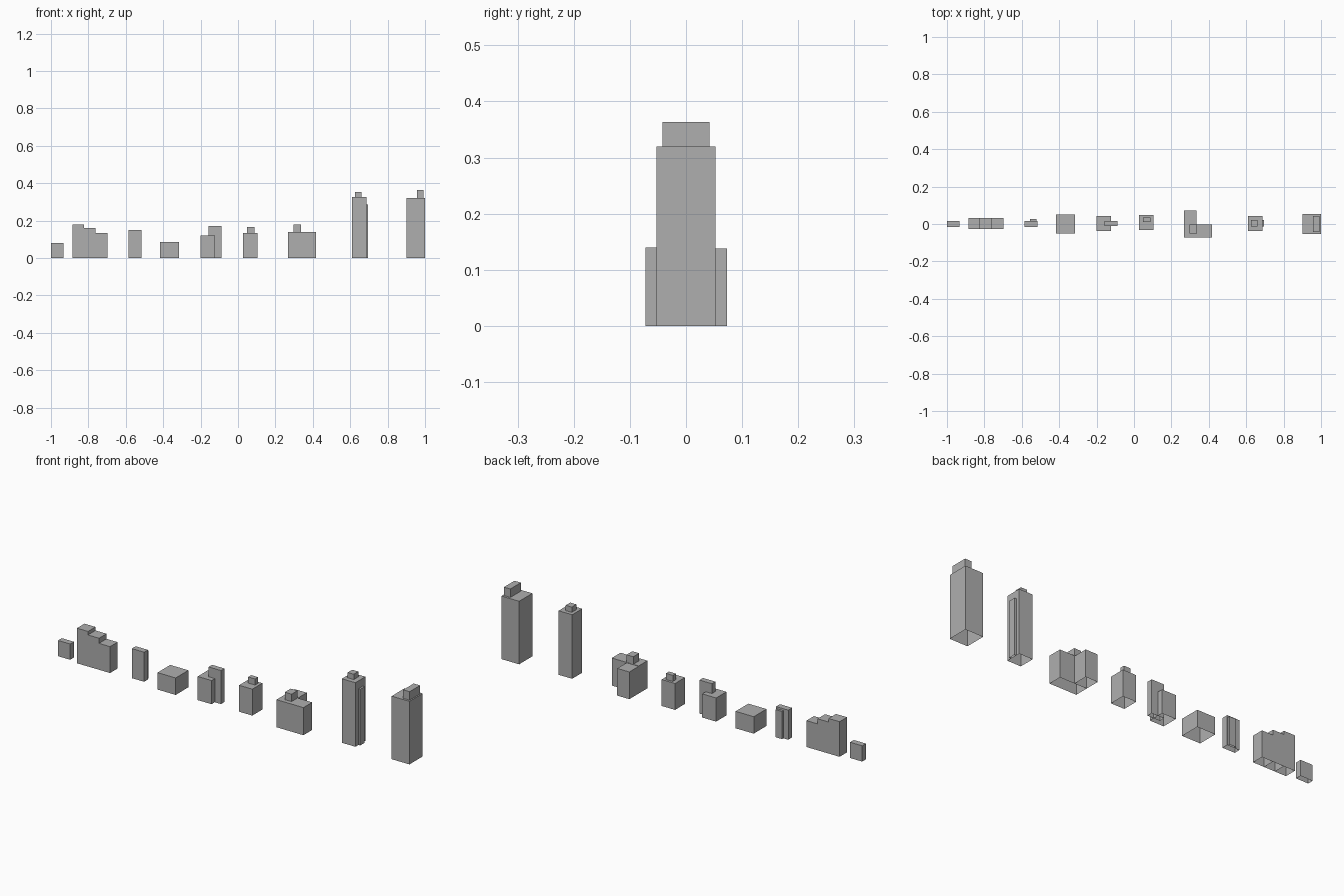
import bpy, bmesh

cube = bpy.data.objects.get("Cube")
if cube:
    bpy.data.objects.remove(cube)

grey = bpy.data.materials.new("concrete_grey")
grey.use_nodes = True
COLOUR = (0.43, 0.43, 0.43, 1)
grey.diffuse_color = COLOUR
grey.node_tree.nodes["Principled BSDF"].inputs["Base Color"].default_value = COLOUR


def block(name, x, y, z):
    """Box between the given (low, high) ranges, left open underneath."""
    bm = bmesh.new()
    bmesh.ops.create_cube(bm, size=1)
    for v in bm.verts:
        v.co = [r[0] if c < 0 else r[1] for c, r in zip(v.co, (x, y, z))]
    bm.normal_update()
    floor = [f for f in bm.faces if f.normal.z < -0.5]
    bmesh.ops.delete(bm, geom=floor, context='FACES_ONLY')
    mesh = bpy.data.meshes.new(name)
    bm.to_mesh(mesh)
    bm.free()
    mesh.materials.append(grey)
    obj = bpy.data.objects.new(name, mesh)
    bpy.context.collection.objects.link(obj)
    return obj


# Small hut
block("hut", (-1, -0.932), (-0.015, 0.015), (0, 0.08))

# Stepped hall with three descending roofs
for i, top in enumerate((0.178, 0.16, 0.134)):
    left = -0.885 + 0.062 * i
    block(f"stepped_hall_{i + 1}", (left, left + 0.062), (-0.028, 0.032), (0, top))

# Slim block with a rear stair shaft
block("slim_block", (-0.585, -0.516), (-0.016, 0.015), (0, 0.15))
block("slim_block_shaft", (-0.557, -0.52), (0.015, 0.026), (0, 0.14))

# Wide low block
block("low_block", (-0.417, -0.315), (-0.05, 0.052), (0, 0.086))

# Twin block: a broad part crossed by a taller slab
block("twin_block", (-0.2, -0.122), (-0.038, 0.044), (0, 0.12))
block("twin_slab", (-0.157, -0.087), (-0.012, 0.016), (0, 0.17))

# Apartment block with roof hut
block("apartment", (0.028, 0.103), (-0.032, 0.048), (0, 0.134))
block("apartment_roof_hut", (0.049, 0.087), (0.012, 0.036), (0.134, 0.165))

# L-shaped block with roof hut
block("corner_front_wing", (0.267, 0.418), (-0.072, -0.002), (0, 0.14))
block("corner_rear_wing", (0.267, 0.335), (-0.002, 0.073), (0, 0.138))
block("corner_roof_hut", (0.298, 0.336), (-0.05, -0.003), (0.14, 0.178))

# Tall tower with side shaft and roof hut
block("tower", (0.61, 0.686), (-0.038, 0.042), (0, 0.325))
block("tower_side_shaft", (0.686, 0.696), (-0.014, 0.022), (0, 0.285))
block("tower_roof_hut", (0.626, 0.66), (-0.014, 0.022), (0.325, 0.352))

# Tallest tower with off-centre roof storey
block("high_tower", (0.9, 1), (-0.053, 0.053), (0, 0.32))
block("high_tower_roof_storey", (0.957, 0.993), (-0.042, 0.042), (0.32, 0.363))
